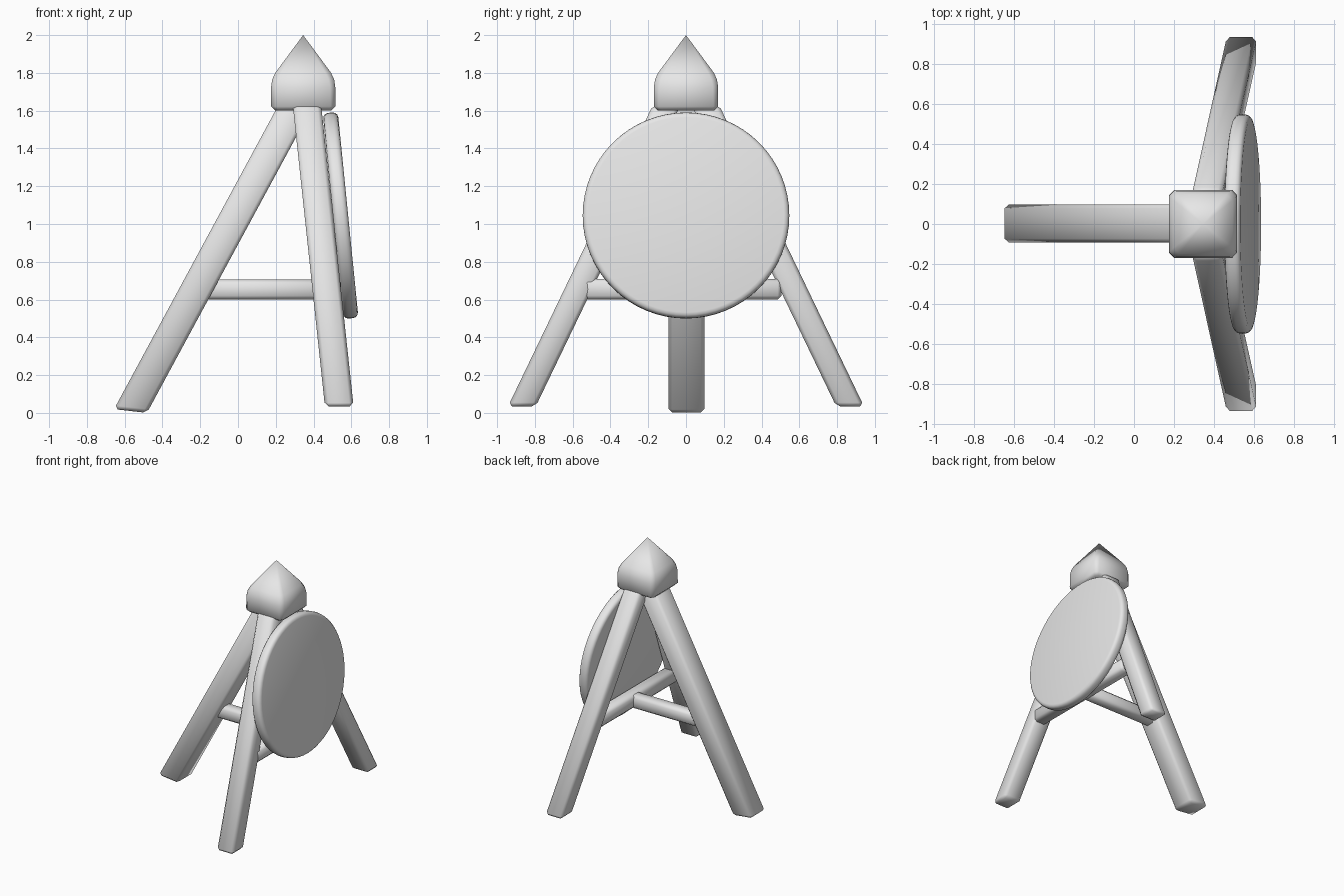
import bpy, bmesh, math
from mathutils import Matrix

if "Cube" in bpy.data.objects:
    bpy.data.objects.remove(bpy.data.objects["Cube"])

grey = bpy.data.materials.new("pale_grey")
grey.diffuse_color = (0.8, 0.8, 0.8, 1)
grey.use_nodes = True
grey.node_tree.nodes["Principled BSDF"].inputs["Base Color"].default_value = grey.diffuse_color


def finish(name, bm):
    bmesh.ops.recalc_face_normals(bm, faces=bm.faces)
    me = bpy.data.meshes.new(name)
    bm.to_mesh(me)
    bm.free()
    me.materials.append(grey)
    ob = bpy.data.objects.new(name, me)
    bpy.context.collection.objects.link(ob)
    bpy.context.view_layer.objects.active = ob
    ob.select_set(True)
    bpy.ops.object.shade_smooth_by_angle(angle=math.radians(50))
    ob.select_set(False)
    return ob


def beam(name, end_a, end_b, bevel=0.02):
    """Chamfered beam between two four-cornered ends."""
    bm = bmesh.new()
    a = [bm.verts.new(p) for p in end_a]
    b = [bm.verts.new(p) for p in end_b]
    bm.faces.new(a)
    bm.faces.new(b)
    for i in range(4):
        j = (i + 1) % 4
        bm.faces.new((a[i], a[j], b[j], b[i]))
    bmesh.ops.recalc_face_normals(bm, faces=bm.faces)
    bmesh.ops.bevel(bm, geom=bm.edges[:], offset=bevel, segments=1,
                    profile=0.5, affect='EDGES')
    return finish(name, bm)


def rect(x0, x1, y0, y1, z0, z1=None):
    """Horizontal rectangle, optionally tilted along x."""
    z1 = z0 if z1 is None else z1
    return [(x0, y0, z0), (x1, y0, z1), (x1, y1, z1), (x0, y1, z0)]


# Splayed front legs, mirrored across y
for side, label in ((1, "left"), (-1, "right")):
    beam("front_leg_" + label,
         rect(0.46, 0.612, side * 0.795, side * 0.942, 0.035),
         rect(0.29, 0.44, side * 0.028, side * 0.175, 1.63))

# Thick back leg
beam("back_leg",
     rect(-0.656, -0.482, -0.093, 0.098, 0.02, 0.0),
     rect(0.225, 0.405, -0.093, 0.098, 1.65, 1.64))

# Cross rail between the front legs
beam("cross_rail",
     [(0.435, -0.54, 0.6), (0.545, -0.54, 0.6), (0.545, -0.54, 0.71), (0.435, -0.54, 0.71)],
     [(0.435, 0.505, 0.6), (0.545, 0.505, 0.6), (0.545, 0.505, 0.71), (0.435, 0.505, 0.71)])

# Rail running to the back leg
beam("back_rail",
     [(-0.22, -0.05, 0.6), (-0.22, 0.05, 0.6), (-0.22, 0.05, 0.705), (-0.22, -0.05, 0.705)],
     [(0.47, -0.05, 0.6), (0.47, 0.05, 0.6), (0.47, 0.05, 0.705), (0.47, -0.05, 0.705)])

# Round target board with a softened rim, leaning back
bm = bmesh.new()
bmesh.ops.create_cone(bm, cap_ends=True, segments=64, radius1=0.547, radius2=0.547, depth=0.08)
rim = [e for e in bm.edges if abs(e.verts[0].co.z - e.verts[1].co.z) < 1e-4]
bmesh.ops.bevel(bm, geom=rim, offset=0.028, segments=3, profile=0.5, affect='EDGES')
tilt = math.pi / 2 - 0.1
bmesh.ops.transform(bm, verts=bm.verts,
                    matrix=Matrix.Translation((0.543, 0, 1.045)) @ Matrix.Rotation(tilt, 4, 'Y'))
finish("target_board", bm)

# Pointed cap: chamfered square rings rising to a tip
bm = bmesh.new()
rings = []
for z, h, c in ((1.6, 0.148, 0.02), (1.622, 0.17, 0.025), (1.725, 0.17, 0.028),
                (1.765, 0.164, 0.03), (1.8, 0.148, 0.03)):
    k = h - c
    pts = [(h, -k), (h, k), (k, h), (-k, h), (-h, k), (-h, -k), (-k, -h), (k, -h)]
    rings.append([bm.verts.new((0.345 + x, y, z)) for x, y in pts])
bm.faces.new(rings[0])
for lo, hi in zip(rings, rings[1:]):
    for i in range(8):
        j = (i + 1) % 8
        bm.faces.new((lo[i], lo[j], hi[j], hi[i]))
tip = bm.verts.new((0.345, 0, 2.0))
for i in range(8):
    bm.faces.new((rings[-1][i], rings[-1][(i + 1) % 8], tip))
finish("pointed_cap", bm)
